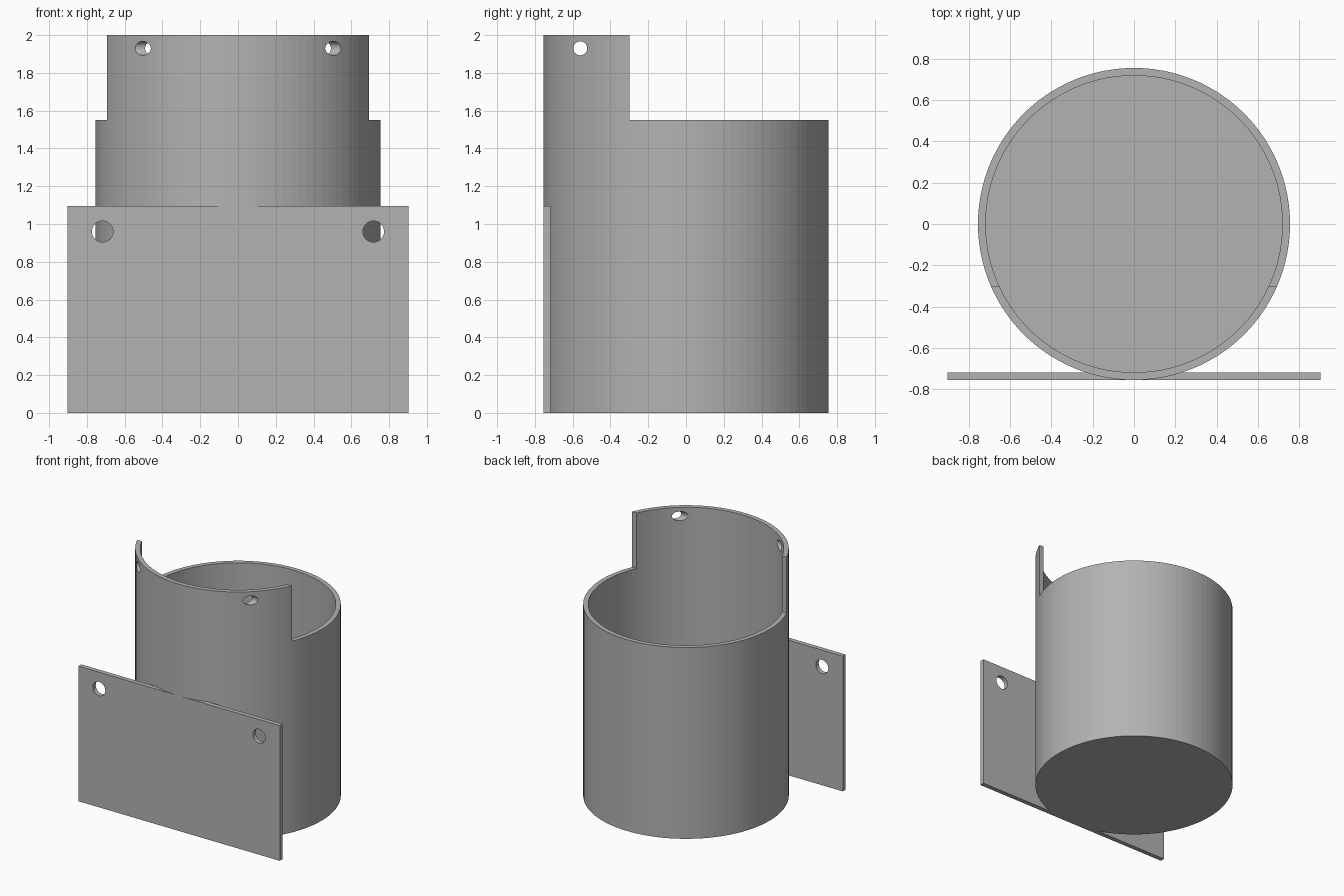
import bpy
import math

default = bpy.data.objects.get("Cube")
if default:
    bpy.data.objects.remove(default, do_unlink=True)

OUTER, WALL = 0.755, 0.037
INNER = OUTER - WALL
RIM, TOP = 1.55, 2.0
SIDES = 100

grey = bpy.data.materials.new("plain grey")
grey.use_nodes = True
colour = (0.45, 0.45, 0.45, 1)
grey.diffuse_color = colour
grey.node_tree.nodes["Principled BSDF"].inputs["Base Color"].default_value = colour


def box(name, low, high):
    centre = [(a + b) / 2 for a, b in zip(low, high)]
    bpy.ops.mesh.primitive_cube_add(size=1, location=centre)
    ob = bpy.context.object
    ob.name = name
    ob.scale = [b - a for a, b in zip(low, high)]
    bpy.ops.object.transform_apply(location=True, rotation=True, scale=True)
    return ob


def cylinder(name, radius, depth, centre, rotation=(0, 0, 0), sides=SIDES):
    bpy.ops.mesh.primitive_cylinder_add(vertices=sides, radius=radius, depth=depth,
                                        location=centre, rotation=rotation)
    ob = bpy.context.object
    ob.name = name
    bpy.ops.object.transform_apply(location=True, rotation=True, scale=True)
    return ob


def cut(target, cutter):
    cutter.hide_render = True
    mod = target.modifiers.new("cut", "BOOLEAN")
    mod.operation = "DIFFERENCE"
    mod.solver = "EXACT"
    mod.object = cutter
    bpy.context.view_layer.objects.active = target
    bpy.ops.object.modifier_apply(modifier=mod.name)
    bpy.data.objects.remove(cutter, do_unlink=True)


# Round cup: hollow, with a tall front wall and a lower rim behind it
cup = cylinder("cup", OUTER, TOP, (0, 0, TOP / 2))
cut(cup, cylinder("hollow", INNER, TOP, (0, 0, TOP / 2 + WALL)))
cut(cup, box("rear_step", (-1, -0.30, RIM), (1, 1, TOP + 1)))

# Hanging hole running sideways through both ends of the tall wall
cut(cup, cylinder("cord_hole", 0.037, 2, (0, -0.56, 1.93),
                  (0, math.pi / 2, 0), 32))

# Flat mounting plate across the front, with a hole in each upper corner
plate = box("mounting_plate", (-0.903, -OUTER, 0), (0.903, -INNER, 1.095))
for side in (-1, 1):
    cut(plate, cylinder("screw_hole", 0.056, 1, (side * 0.717, -OUTER, 0.96),
                        (math.pi / 2, 0, 0), 32))

for ob in (cup, plate):
    ob.data.materials.clear()
    ob.data.materials.append(grey)
